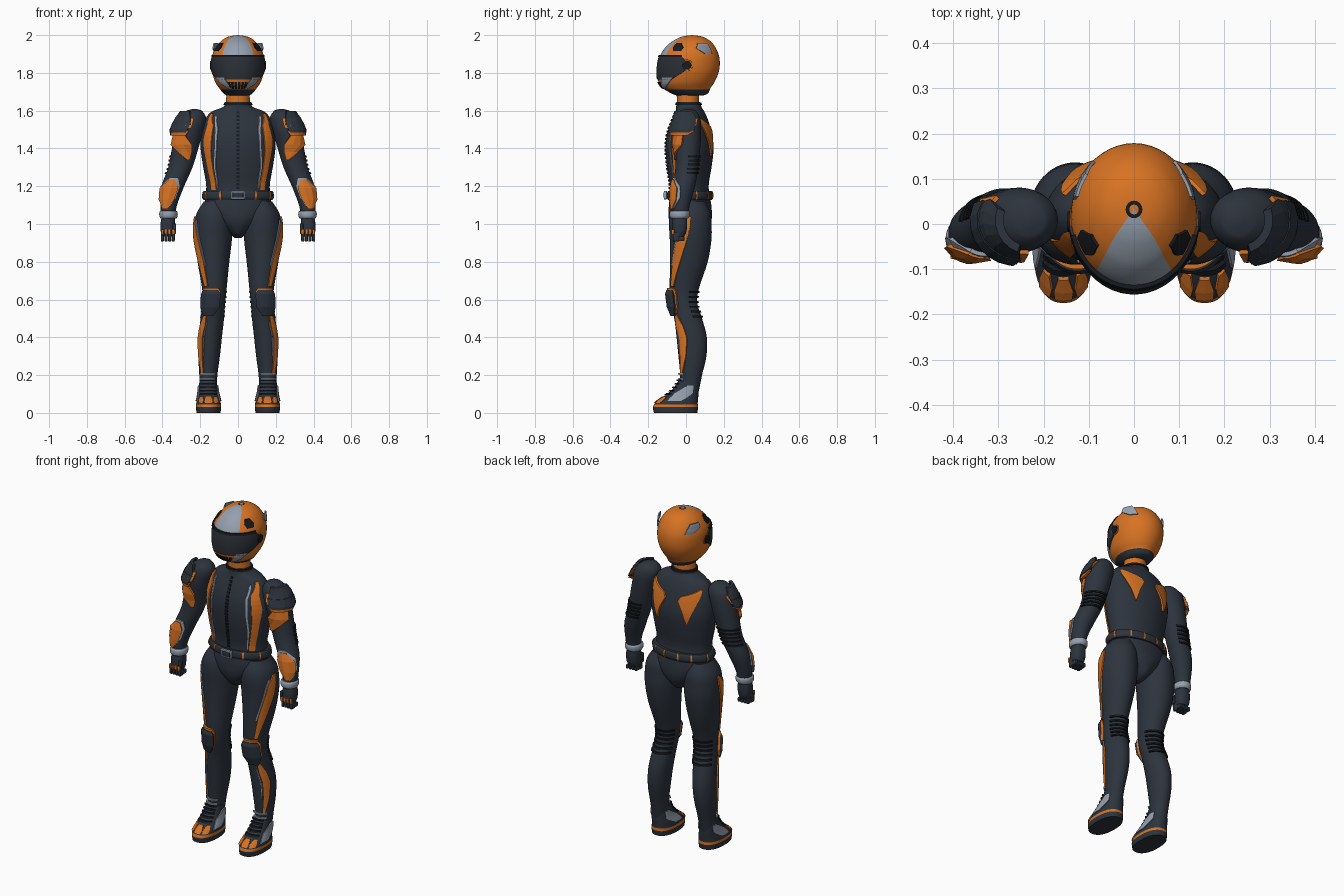
import bpy, bmesh
from math import sin, cos, radians, copysign
from mathutils import Matrix, Vector

default_cube = bpy.data.objects.get("Cube")
if default_cube:
    bpy.data.objects.remove(default_cube, do_unlink=True)


def material(name, rgb):
    mat = bpy.data.materials.new(name)
    mat.use_nodes = True
    colour = (*rgb, 1.0)
    mat.diffuse_color = colour
    shader = next(n for n in mat.node_tree.nodes if n.type == 'BSDF_PRINCIPLED')
    shader.inputs["Base Color"].default_value = colour
    shader.inputs["Roughness"].default_value = 0.6
    return mat


SUIT = material("dark slate suit", (.026, .034, .047))
ORANGE = material("orange", (.68, .17, .017))
SILVER = material("silver grey", (.3, .35, .42))
BLACK = material("near black", (.008, .01, .013))
VISOR = material("smoked visor", (.024, .028, .036))


def add_object(name, verts, faces, mats, indices=None, smooth=True, mirror=False):
    mesh = bpy.data.meshes.new(name)
    mesh.from_pydata(verts, [], faces)
    for mat in mats:
        mesh.materials.append(mat)
    for i, poly in enumerate(mesh.polygons):
        poly.use_smooth = smooth
        if indices:
            poly.material_index = indices[i]
    if smooth:
        mesh.set_sharp_from_angle(angle=radians(40))
    obj = bpy.data.objects.new(name, mesh)
    bpy.context.collection.objects.link(obj)
    if mirror:
        mod = obj.modifiers.new("mirror", 'MIRROR')
        mod.use_mirror_merge = False
    return obj


class Form:
    """Rounded body through cross sections (z, centre x, half width, front y, back y)."""

    def __init__(self, sections, power=1.0):
        self.sections, self.power = sections, power

    def section(self, z):
        s = self.sections
        last = len(s) - 1
        i = next((k for k in range(last) if z >= s[k + 1][0]), last - 1)
        span = s[i + 1][0] - s[i][0]
        t = min(max((z - s[i][0]) / span, 0), 1)

        def slope(k, c):
            lo, hi = s[max(k - 1, 0)], s[min(k + 1, last)]
            return (hi[c] - lo[c]) / (hi[0] - lo[0]) * span

        def blend(c):
            a, b, p, q = s[i][c], s[i + 1][c], slope(i, c), slope(i + 1, c)
            return a + t * (p + t * (3 * (b - a) - 2 * p - q + t * (p + q - 2 * (b - a))))
        return [blend(c) for c in range(1, 5)]

    def point(self, z, angle, offset=0.0):
        """Angle 0 is the front, 90 is the left side, 180 is the back."""
        cx, rx, front, back = self.section(z)
        s, c = sin(radians(angle)), cos(radians(angle))
        s, c = (copysign(abs(v) ** self.power, v) for v in (s, c))
        return (cx + (rx + offset) * s,
                (front + back) / 2 - ((back - front) / 2 + offset) * c, z)

    def loft(self, name, mats, rule=None, mirror=False, segments=48, steps=4):
        levels = []
        for a, b in zip(self.sections, self.sections[1:]):
            levels += [a[0] + (b[0] - a[0]) * k / steps for k in range(steps)]
        levels.append(self.sections[-1][0])
        turn = 360 / segments
        verts = [self.point(z, j * turn) for z in levels for j in range(segments)]
        faces, indices = [], []
        for i in range(len(levels) - 1):
            for j in range(segments):
                k, n = i * segments, (j + 1) % segments
                faces.append((k + j, k + segments + j, k + segments + n, k + n))
                angle = (j + .5) * turn
                height = (levels[i] + levels[i + 1]) / 2
                indices.append(rule(height, min(angle, 360 - angle)) if rule else 0)
        faces += [list(range(segments)), list(range(len(verts) - segments, len(verts)))[::-1]]
        indices += [indices[0], indices[-1]]
        return add_object(name, verts, faces, mats, indices, True, mirror)

    def plates(self, name, mat, patches, offset=.006, thick=.009, mirror=True,
               steps=3, across=6, smooth=False):
        """Thin plates that follow the body; each is rows of (z, from angle, to angle, lift)."""
        verts, faces = [], []
        for patch in patches:
            rows = []
            patch = [(*r, 0.0)[:4] for r in patch]
            for a, b in zip(patch, patch[1:]):
                rows += [[u + (v - u) * k / steps for u, v in zip(a, b)] for k in range(steps)]
            rows.append(patch[-1])
            start, w, n = len(verts), across + 1, len(rows)
            for depth in (0, thick):
                for z, a0, a1, lift in rows:
                    verts += [self.point(z, a0 + (a1 - a0) * j / across, offset + lift - depth)
                              for j in range(w)]
            inner = n * w
            for i in range(n - 1):
                for j in range(across):
                    k = start + i * w + j
                    quad = (k, k + w, k + w + 1, k + 1)
                    faces += [quad, [v + inner for v in quad[::-1]]]
            rim = [i * w for i in range(n)] + [(n - 1) * w + j for j in range(1, w)]
            rim += [i * w + across for i in range(n - 2, -1, -1)] + list(range(across - 1, 0, -1))
            for a, b in zip(rim, rim[1:] + rim[:1]):
                faces.append((start + b, start + a, start + a + inner, start + b + inner))
        return add_object(name, verts, faces, [mat], None, smooth, mirror)


def box(name, mat, centre, size, mirror=True, bevel=.004):
    bm = bmesh.new()
    bmesh.ops.create_cube(bm, size=1, matrix=Matrix.LocRotScale(Vector(centre), None, Vector(size)))
    bmesh.ops.bevel(bm, geom=bm.edges[:], offset=bevel, segments=2, affect='EDGES', profile=.5)
    verts = [v.co[:] for v in bm.verts]
    faces = [[v.index for v in f.verts] for f in bm.faces]
    bm.free()
    return add_object(name, verts, faces, [mat], None, True, mirror)


def disc(name, mat, centre, radius, depth):
    bm = bmesh.new()
    place = Matrix.Translation(centre) @ Matrix.Rotation(radians(90), 4, 'Y')
    bmesh.ops.create_cone(bm, cap_ends=True, segments=24, radius1=radius,
                          radius2=radius * .9, depth=depth, matrix=place)
    verts = [v.co[:] for v in bm.verts]
    faces = [[v.index for v in f.verts] for f in bm.faces]
    bm.free()
    return add_object(name, verts, faces, [mat], None, True, True)


def band(z, half, a0, a1):
    return [(z + half, a0, a1), (z - half, a0, a1)]


# Helmet with visor, vents, chin guard, fins and ear pivots
helmet = Form([(2, 0, .002, .03, .034), (1.995, 0, .04, -.01, .075), (1.98, 0, .075, -.05, .112),
               (1.95, 0, .107, -.095, .146), (1.9, 0, .134, -.133, .172), (1.85, 0, .14, -.147, .179),
               (1.8, 0, .136, -.15, .172), (1.75, 0, .12, -.145, .15), (1.72, 0, .1, -.125, .13),
               (1.69, 0, .075, -.075, .115), (1.68, 0, .06, -.05, .09)])
helmet.loft("helmet", [ORANGE, SILVER, SUIT],
            lambda z, a: 2 if z < 1.715 else int(z > 1.86 and a < 37))
helmet.plates("visor", VISOR, [[(1.892, -70, 70), (1.87, -82, 82), (1.81, -84, 84), (1.765, -58, 58)]],
              mirror=False, across=28, smooth=True)
helmet.plates("visor_seal", BLACK, [band(1.89, .006, -74, 74)], .009, mirror=False, across=24)
helmet.plates("front_vent", BLACK, [[(1.957, 50, 64), (1.935, 48, 74), (1.915, 54, 70)]])
helmet.plates("crown_vent", BLACK, [[(1.999, 0, 360), (1.9985, 0, 360)]], .004, .006, False, 1, 16)
helmet.plates("rear_fin", SILVER, [[(1.957, 104, 126, .026), (1.93, 102, 134, .012), (1.9, 122, 140)]],
              thick=.007)
helmet.plates("chin_panel", SILVER, [[(1.775, 34, 62), (1.74, 26, 48), (1.715, 20, 30)]])
helmet.plates("chin_grille", BLACK, [band(1.733, .018, a, a + 6) for a in range(-27, 27, 9)], mirror=False)
disc("ear_ring", ORANGE, (.135, .005, 1.84), .033, .014)
disc("ear_pivot", BLACK, (.14, .005, 1.84), .025, .014)

# Neck and torso
Form([(1.72, 0, .06, -.05, .068), (1.63, 0, .064, -.048, .07)]).loft("neck", [ORANGE])
torso = Form([(1.645, 0, .068, -.05, .075), (1.62, 0, .078, -.052, .082), (1.595, 0, .14, -.056, .097),
              (1.55, 0, .175, -.075, .117), (1.48, 0, .194, -.1, .136), (1.4, 0, .198, -.108, .146),
              (1.3, 0, .184, -.1, .135), (1.2, 0, .168, -.086, .12), (1.12, 0, .175, -.09, .13)])
torso.loft("torso", [SUIT])
torso.plates("collar", BLACK, [band(1.636, .006, 0, 360)], mirror=False, across=32)
torso.plates("zip", BLACK, [band(1.19 + .02 * i, .006, -2.5, 2.5) for i in range(21)],
             mirror=False, across=1, steps=1)
torso.plates("chest_stripe", ORANGE, [[(1.585, 58, 66), (1.52, 43, 60), (1.44, 44, 66), (1.36, 46, 62),
                                       (1.28, 45, 60), (1.18, 42, 56)]])
torso.plates("chest_piping", SILVER, [[(1.57, 41, 45), (1.5, 33, 37), (1.4, 34, 37), (1.3, 39, 42),
                                       (1.19, 38, 40)]], across=1)
torso.plates("back_shard", ORANGE, [[(1.56, 117, 123), (1.515, 126, 164), (1.49, 132, 168),
                                     (1.43, 142, 159), (1.36, 150, 152)]], .009, .012)

# Belt and pelvis
belt = Form([(1.175, 0, .182, -.094, .137), (1.165, 0, .188, -.1, .143),
             (1.14, 0, .19, -.101, .144), (1.128, 0, .183, -.095, .138)])
belt.loft("belt", [SUIT])
belt.plates("belt_loop", ORANGE, [band(1.152, .022, a, a + 3) for a in (28, 62, 105, 140, 165)], .004)
box("buckle", SILVER, (0, -.109, 1.153), (.074, .016, .046), False)
box("buckle_plate", SUIT, (0, -.115, 1.153), (.056, .01, .028), False, .002)
Form([(1.14, 0, .165, -.086, .128), (1.08, 0, .175, -.092, .136), (1.02, 0, .13, -.09, .135),
      (.97, 0, .07, -.07, .115), (.94, 0, .035, -.045, .09), (.925, 0, .015, -.01, .05)]).loft("pelvis", [SUIT])

# Arms with layered shoulder guards and forearm guards
arm = Form([(1.61, .23, .008, 0, .02), (1.6, .232, .04, -.032, .05), (1.56, .245, .076, -.058, .076),
            (1.48, .262, .074, -.064, .08), (1.4, .28, .07, -.055, .075), (1.3, .305, .064, -.056, .065),
            (1.2, .345, .06, -.068, .048), (1.1, .367, .044, -.073, .02), (1.03, .37, .036, -.07, .008)])
arm.loft("arm", [SUIT], mirror=True)
arm.plates("shoulder_guard_upper", SUIT, [[(1.598, 20, 110, .018), (1.56, 5, 125), (1.525, 0, 115, .006)]],
           .014, .018, steps=1)
arm.plates("shoulder_guard_trim", ORANGE, [[(1.56, -8, 135), (1.52, -6, 120, .012), (1.505, -4, 100, .012)]],
           .01, .016, steps=1)
arm.plates("shoulder_guard_lower", SUIT, [[(1.54, 0, 120, .004), (1.5, 5, 112, .014), (1.485, 8, 95, .014)]],
           .015, .018, steps=1)
arm.plates("shoulder_guard_rim", ORANGE, [[(1.495, 0, 115, .012), (1.468, 8, 88, .008)]], .014, .016, steps=1)
arm.plates("upper_arm_shard", ORANGE, [[(1.47, 12, 72), (1.42, -20, 66, .006), (1.38, -30, 25),
                                        (1.34, -30, -18)]], .012, .018, steps=1, across=3)
arm.plates("elbow_ridge", BLACK, [band(1.27 + .022 * i, .005, 95, 215) for i in range(5)], .007, across=12)
arm.plates("forearm_edge", SILVER, [[(1.245, -10, 30), (1.2, -34, 70), (1.14, -34, 80), (1.085, 0, 45)]],
           .009, .014, steps=1)
arm.plates("forearm_guard", ORANGE, [[(1.235, 0, 28), (1.19, -24, 60, .006), (1.13, -22, 62, .004),
                                      (1.08, 5, 35)]], .013, .016, steps=1, across=3)
Form([(1.07, .368, .042, -.08, .015), (1.062, .368, .048, -.086, .02),
      (1.04, .368, .048, -.086, .018), (1.03, .368, .042, -.08, .01)]).loft("wrist_band", [SILVER], mirror=True)

# Gloves
Form([(1.045, .369, .034, -.068, .004), (1, .371, .039, -.073, .006), (.96, .371, .038, -.072, .002),
      (.935, .371, .03, -.062, -.008)], .8).loft("palm", [SUIT], mirror=True)
for i in range(4):
    x = .343 + .019 * i
    box("finger", SUIT, (x, -.053, .932), (.017, .034, .05), bevel=.006)
    box("finger_curl", SUIT, (x, -.024, .922), (.016, .032, .026), bevel=.006)
    box("knuckle_plate", ORANGE, (x, -.07, .957), (.013, .014, .028), bevel=.003)
box("thumb", SUIT, (.337, -.062, .975), (.02, .026, .055), bevel=.007)

# Legs with side stripes, knee guards and flex ridges
leg = Form([(1.12, .12, .06, -.055, .1), (1.06, .128, .09, -.084, .13), (1, .13, .1, -.09, .135),
            (.92, .131, .099, -.086, .135), (.8, .13, .084, -.085, .115), (.65, .125, .064, -.086, .066),
            (.58, .128, .06, -.08, .06), (.5, .136, .062, -.062, .085), (.4, .147, .062, -.05, .11),
            (.3, .153, .057, -.04, .108), (.2, .157, .048, -.031, .085), (.1, .158, .042, -.03, .065)])
leg.loft("leg", [SUIT], mirror=True)
leg.plates("thigh_stripe", ORANGE, [[(1.04, 82, 92), (.99, 62, 90), (.9, 48, 78), (.8, 36, 64), (.67, 30, 46)]],
           .008, .011)
leg.plates("thigh_piping", SILVER, [[(1.02, 64, 70), (.97, 52, 56), (.88, 40, 44), (.78, 28, 32)]], across=1)
leg.plates("shin_stripe", ORANGE, [[(.52, 30, 44), (.46, 30, 64), (.4, 38, 72), (.3, 36, 64), (.2, 28, 42)]],
           .008, .011)
leg.plates("shin_piping", SILVER, [[(.48, 22, 25), (.4, 30, 33), (.3, 28, 31)]], across=1)
leg.plates("knee_guard_rim", ORANGE, [[(.662, -14, 46), (.64, -26, 60), (.56, -26, 60), (.52, -6, 40)]],
           .014, .018, steps=1)
leg.plates("knee_guard", SUIT, [[(.65, -14, 46), (.63, -22, 54, .008), (.56, -22, 54, .008), (.512, -4, 38)]],
           .018, .022, steps=1)
leg.plates("knee_ridge", BLACK, [band(.51 + .026 * i, .005, 112, 248) for i in range(6)], .008, across=14)
leg.plates("ankle_strap", SILVER, [band(z, .005, -42, 55) for z in (.18, .206)], .01, .012)

# Boots
boot = Form([(.17, .158, .046, -.04, .062), (.13, .158, .05, -.068, .066), (.1, .157, .054, -.1, .066),
             (.075, .156, .06, -.138, .064), (.05, .156, .065, -.166, .062), (.03, .156, .066, -.175, .064),
             (0, .156, .064, -.17, .06)], .85)
boot.loft("boot", [SUIT, ORANGE], lambda z, a: int(.03 < z < .046), True)
boot.plates("toe_facet", ORANGE, [[(.088, m - 8, m + 8), (.068, m - 15, m + 15), (.052, m - 12, m + 12)]
                                  for m in (-34, 0, 34)], .007, .014, steps=1, across=2)
boot.plates("boot_lace", BLACK, [band(.1 + .018 * i, .004, -42, 42) for i in range(5)], .01, .014)
boot.plates("boot_panel", SILVER, [[(.145, s * 92, s * 118), (.105, s * 62, s * 122), (.062, s * 66, s * 96)]
                                   for s in (1, -1)])
